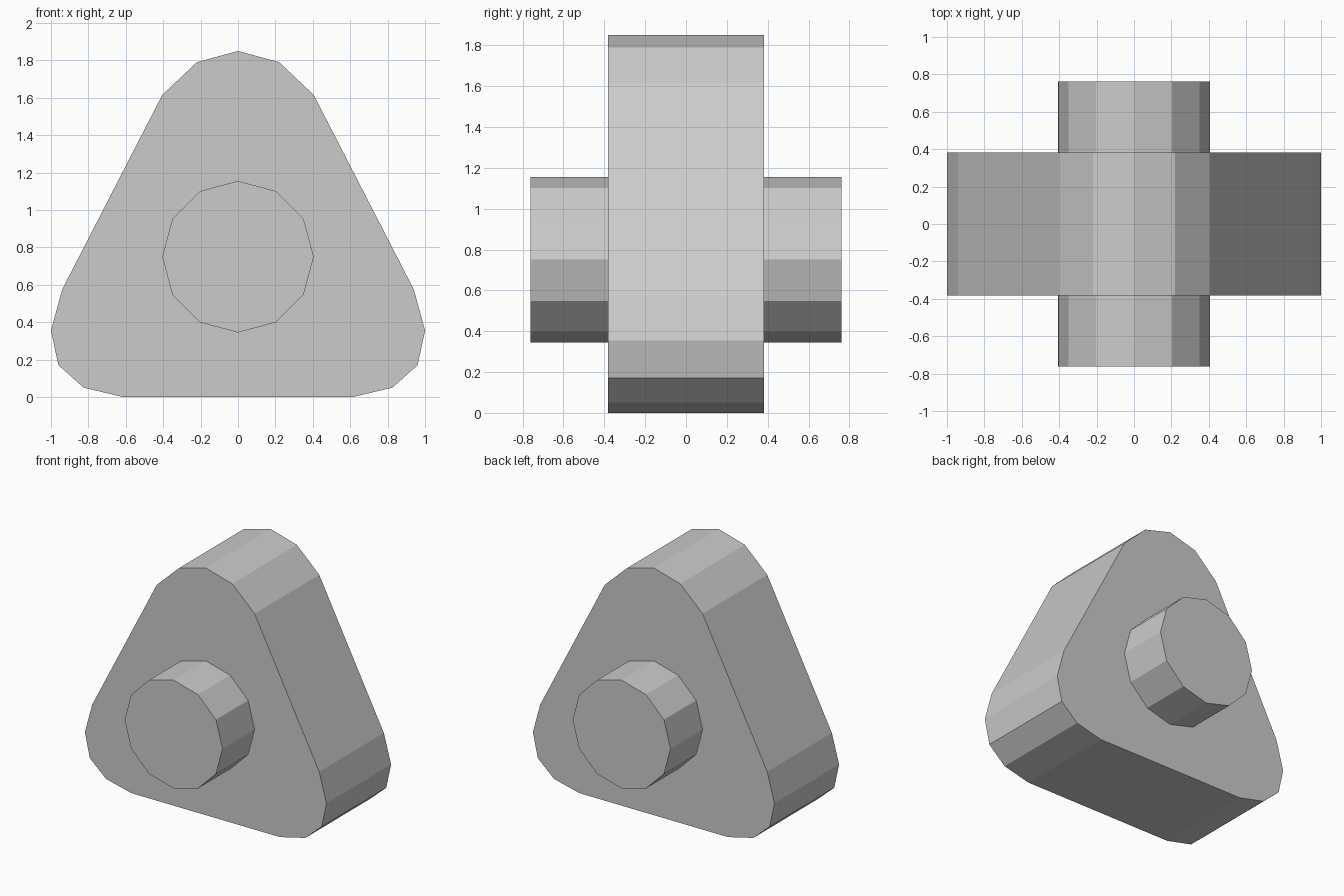
import bpy, bmesh
from math import sin, cos, tau

if "Cube" in bpy.data.objects:
    bpy.data.objects.remove(bpy.data.objects["Cube"])


def prism(name, outline, half_depth):
    """Extrude an (x, z) outline symmetrically along y."""
    bm = bmesh.new()
    face = bm.faces.new([bm.verts.new((x, -half_depth, z)) for x, z in outline])
    ext = bmesh.ops.extrude_face_region(bm, geom=[face], use_keep_orig=True)
    verts = [g for g in ext["geom"] if isinstance(g, bmesh.types.BMVert)]
    bmesh.ops.translate(bm, verts=verts, vec=(0, 2 * half_depth, 0))
    bmesh.ops.recalc_face_normals(bm, faces=bm.faces)
    mesh = bpy.data.meshes.new(name)
    bm.to_mesh(mesh)
    bm.free()
    obj = bpy.data.objects.new(name, mesh)
    bpy.context.collection.objects.link(obj)
    return obj


# Rounded triangular body: right half of the outline, mirrored in x
right = [(0.22, 1.79), (0.405, 1.615), (0.94, 0.575), (1.0, 0.355),
         (0.96, 0.17), (0.825, 0.05), (0.615, 0.0)]
left = [(-x, z) for x, z in reversed(right)]
prism("triangular_body", [(0, 1.85)] + right + left, 0.382)

# Twelve-sided axle passing through the body
axle = [(0.405 * sin(tau * i / 12), 0.75 + 0.405 * cos(tau * i / 12))
        for i in range(12)]
prism("axle", axle, 0.762)
